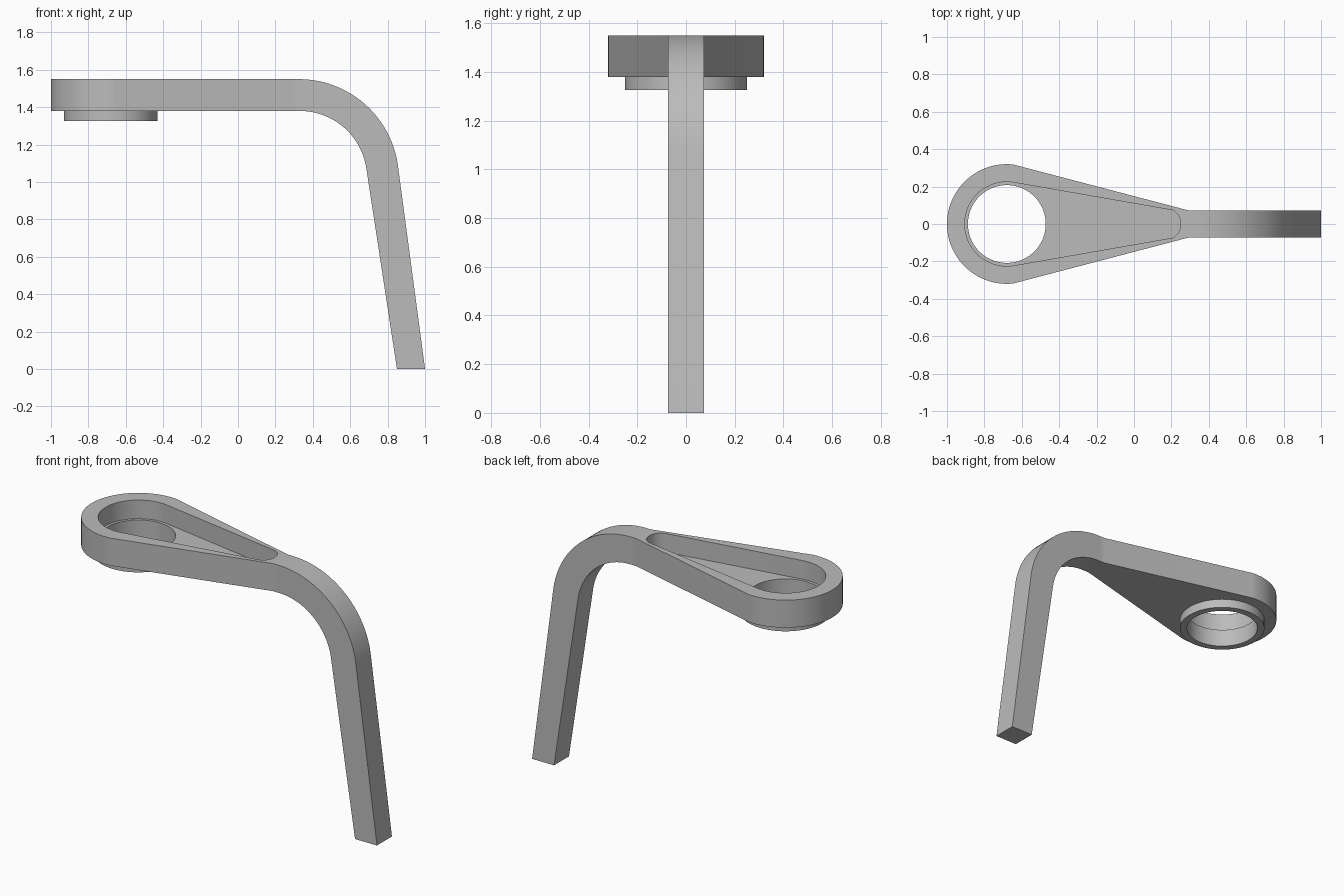
import bpy, bmesh
from math import sin, cos, radians, pi

if "Cube" in bpy.data.objects:
    bpy.data.objects.remove(bpy.data.objects["Cube"])

GREY = (0.5, 0.5, 0.5, 1.0)
mat = bpy.data.materials.new("mid grey")
mat.use_nodes = True
mat.diffuse_color = GREY
mat.node_tree.nodes["Principled BSDF"].inputs["Base Color"].default_value = GREY

HEAD_X = -0.68              # centre of the round head
TOP, UNDER = 1.55, 1.38     # faces of the flat plate
FLOOR, FOOT = 1.435, 1.325  # pocket floor, collar underside
HALF = 0.073                # half thickness of the arm
JOIN = 0.29                 # where the plate meets the arm


def arc(cx, cy, r, start, end, steps):
    """Points along an arc, angles in degrees."""
    angles = [radians(start + (end - start) * i / steps) for i in range(steps + 1)]
    return [(cx + r * cos(a), cy + r * sin(a)) for a in angles]


def prism(name, points, low, high, upright=False):
    """Extrude a closed outline along z, or along y when upright."""
    place = (lambda u, v: (u, low, v)) if upright else (lambda u, v: (u, v, low))
    bm = bmesh.new()
    face = bm.faces.new([bm.verts.new(place(u, v)) for u, v in points])
    extruded = bmesh.ops.extrude_face_region(bm, geom=[face])["geom"]
    moved = [g for g in extruded if isinstance(g, bmesh.types.BMVert)]
    step = (0, high - low, 0) if upright else (0, 0, high - low)
    bmesh.ops.translate(bm, verts=moved, vec=step)
    bmesh.ops.recalc_face_normals(bm, faces=bm.faces)
    mesh = bpy.data.meshes.new(name)
    bm.to_mesh(mesh)
    bm.free()
    mesh.materials.append(mat)
    ob = bpy.data.objects.new(name, mesh)
    bpy.context.collection.objects.link(ob)
    return ob


def combine(target, tool, operation):
    """Apply a boolean and discard the tool."""
    mod = target.modifiers.new(operation.lower(), "BOOLEAN")
    mod.operation, mod.object, mod.solver = operation, tool, "EXACT"
    bpy.context.view_layer.objects.active = target
    bpy.ops.object.modifier_apply(modifier=mod.name)
    bpy.data.objects.remove(tool)


def disc(name, r, low, high):
    return prism(name, arc(HEAD_X, 0, r, 0, 360, 72)[:-1], low, high)


# Teardrop plate
outline = arc(HEAD_X, 0, 0.32, 84, 276, 48) + [(JOIN, -HALF), (JOIN, HALF)]
bracket = prism("bracket", outline, UNDER, TOP)

# Bent arm and tapering leg
outer = arc(0.325, TOP - 0.535, 0.535, 90, 7.5, 24)
inner = arc(0.33, UNDER - 0.36, 0.36, 9.1, 90, 24)
side = [(JOIN, TOP)] + outer + [(1, 0), (0.85, 0)] + inner + [(JOIN, UNDER)]
combine(bracket, prism("arm", side, -HALF, HALF, upright=True), "UNION")

# Collar below the head
combine(bracket, disc("collar", 0.25, FOOT, UNDER + 0.02), "UNION")

# Teardrop pocket and round bore
pocket = arc(HEAD_X, 0, 0.225, 80, 280, 48) + arc(0.165, 0, 0.085, -60, 60, 16)
combine(bracket, prism("pocket_cutter", pocket, FLOOR, TOP + 0.1), "DIFFERENCE")
combine(bracket, disc("bore_cutter", 0.208, FOOT - 0.1, TOP + 0.1), "DIFFERENCE")

bpy.ops.object.select_all(action="DESELECT")
bracket.select_set(True)
bpy.context.view_layer.objects.active = bracket
bpy.ops.object.shade_smooth_by_angle(angle=radians(25))
